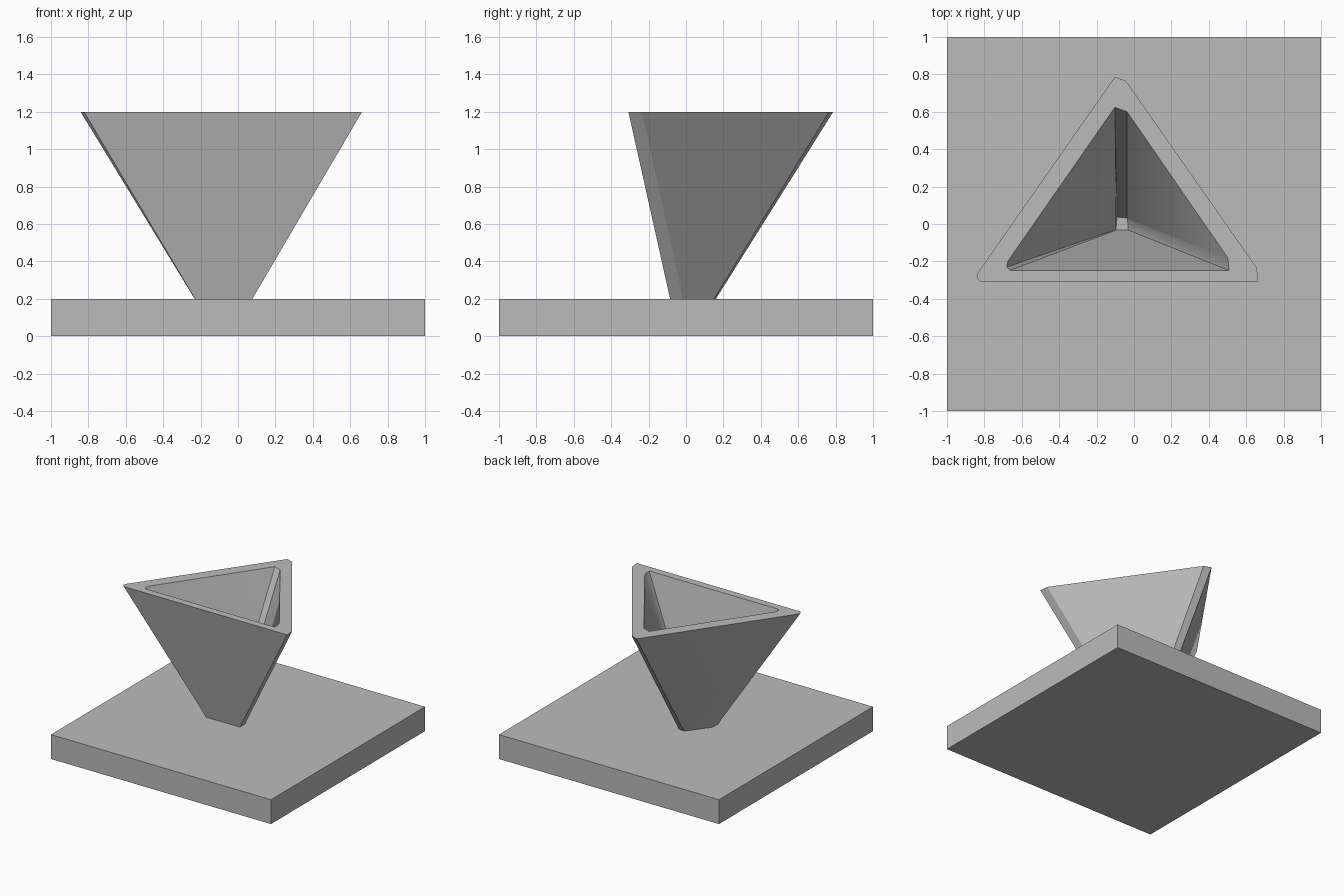
import bpy
import bmesh
import math

if "Cube" in bpy.data.objects:
    bpy.data.objects.remove(bpy.data.objects["Cube"])

grey = bpy.data.materials.new("plain_grey")
grey.use_nodes = True
colour = (0.5, 0.5, 0.5, 1)
grey.diffuse_color = colour
grey.node_tree.nodes["Principled BSDF"].inputs["Base Color"].default_value = colour

PLATE_TOP, RIM = 0.2, 1.2

# Square base plate
bpy.ops.mesh.primitive_cube_add(size=1, location=(0, 0, PLATE_TOP / 2))
plate = bpy.context.object
plate.name = "base_plate"
plate.scale = (2, 2, PLATE_TOP)
bpy.ops.object.transform_apply(location=False, rotation=False, scale=True)
plate.data.materials.append(grey)

# Triangular sections with clipped corners: front edge, right, back, left
outer_foot = [(-.23, -.085), (.077, -.085), (.075, -.016), (-.04, .15),
              (-.094, .16), (-.225, -.015), (-.232, -.075)]
outer_rim = [(-.823, -.308), (.663, -.308), (.657, -.235), (-.043, .765),
             (-.102, .787), (-.836, -.262), (-.842, -.285)]
inner_rim = [(-.663, -.248), (.508, -.248), (.502, -.182), (-.037, .6),
             (-.102, .624), (-.674, -.198), (-.68, -.23)]
inner_foot = [(-.094, -.032), (-.032, -.032), (-.034, .02), (-.037, .032),
              (-.09, .037), (-.096, -.022), (-.096, -.029)]


# Hollow flared cup: outer wall, flat rim, inner wall; the plate is its floor
bm = bmesh.new()
sections = [(outer_foot, PLATE_TOP), (outer_rim, RIM), (inner_rim, RIM), (inner_foot, PLATE_TOP)]
loops = [[bm.verts.new((x, y, z)) for x, y in pts] for pts, z in sections]
for low, high in zip(loops, loops[1:]):
    for i in range(len(low)):
        j = (i + 1) % len(low)
        bm.faces.new((low[i], low[j], high[j], high[i]))
mesh = bpy.data.meshes.new("flared_cup")
bm.to_mesh(mesh)
bm.free()
cup = bpy.data.objects.new("flared_cup", mesh)
bpy.context.collection.objects.link(cup)
mesh.materials.append(grey)

# Soft shading across the blunt corners only
bpy.ops.object.select_all(action='DESELECT')
cup.select_set(True)
bpy.context.view_layer.objects.active = cup
bpy.ops.object.shade_smooth_by_angle(angle=math.radians(30))
